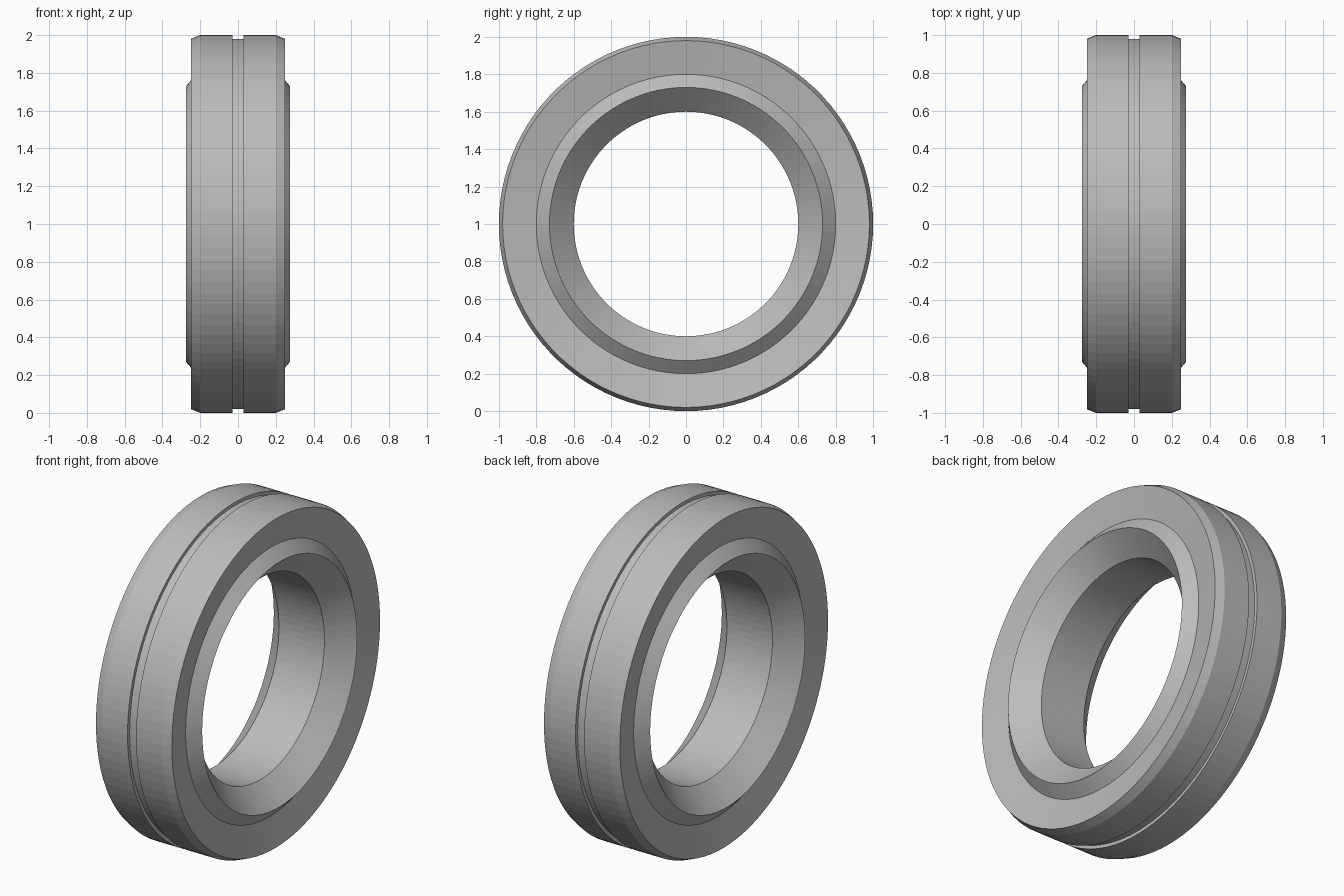
import bpy, bmesh, math

SEGMENTS = 100

if "Cube" in bpy.data.objects:
    bpy.data.objects.remove(bpy.data.objects["Cube"], do_unlink=True)

# Plain grey metal
metal = bpy.data.materials.new("grey_metal")
metal.use_nodes = True
colour = (0.5, 0.5, 0.5, 1)
metal.diffuse_color = colour
metal.node_tree.nodes["Principled BSDF"].inputs["Base Color"].default_value = colour


def lathe_ring(name, half_profile):
    """Mirror a half profile of (x, radius) points and spin it round the x axis."""
    profile = half_profile + [(-x, r) for x, r in reversed(half_profile)]
    bm = bmesh.new()
    loops = []
    for i in range(SEGMENTS):
        a = 2 * math.pi * i / SEGMENTS
        loops.append([bm.verts.new((x, r * math.sin(a), 1 + r * math.cos(a)))
                      for x, r in profile])
    n = len(profile)
    for i, loop in enumerate(loops):
        nxt = loops[(i + 1) % SEGMENTS]
        for j in range(n):
            k = (j + 1) % n
            bm.faces.new((loop[j], loop[k], nxt[k], nxt[j]))
    bmesh.ops.recalc_face_normals(bm, faces=bm.faces)
    mesh = bpy.data.meshes.new(name)
    bm.to_mesh(mesh)
    bm.free()
    mesh.materials.append(metal)
    obj = bpy.data.objects.new(name, mesh)
    bpy.context.collection.objects.link(obj)
    return obj


# Ring body: groove, rim, edge chamfer, dished face, raised collar, bore chamfer
lathe_ring("bearing_ring", [
    (0.028, 0.98), (0.028, 1.0),
    (0.20, 1.0), (0.25, 0.98),
    (0.215, 0.80), (0.275, 0.73),
    (0.15, 0.60),
])
